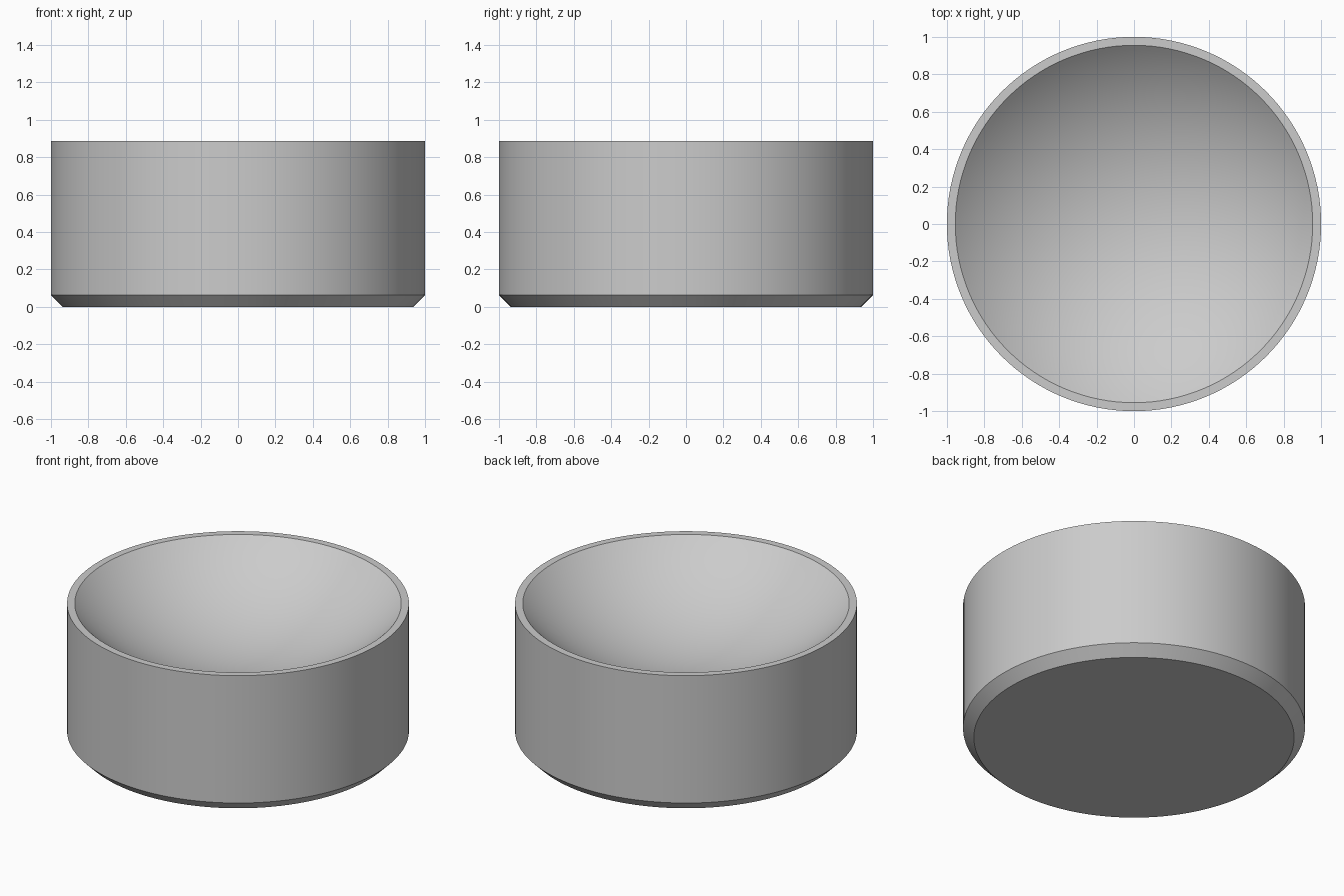
import bpy, bmesh, math

if "Cube" in bpy.data.objects:
    bpy.data.objects.remove(bpy.data.objects["Cube"], do_unlink=True)

SEGMENTS = 128
OUTER, HEIGHT, CHAMFER = 1.0, 0.885, 0.063
RIM, SPHERE = 0.955, 1.4          # inner rim radius, radius of the spherical hollow
RINGS = 32

# Half section: base, chamfer, wall, rim, then the spherical hollow down to the axis
profile = [(0, 0), (OUTER - CHAMFER, 0), (OUTER, CHAMFER), (OUTER, HEIGHT)]
centre_z = HEIGHT + math.sqrt(SPHERE**2 - RIM**2)
rim_angle = math.asin(RIM / SPHERE)
for i in range(RINGS + 1):
    a = rim_angle * (1 - i / RINGS)
    profile.append((SPHERE * math.sin(a), centre_z - SPHERE * math.cos(a)))

# Spin the section into a closed solid
bm = bmesh.new()
verts = [bm.verts.new((r, 0, z)) for r, z in profile]
edges = [bm.edges.new(pair) for pair in zip(verts, verts[1:])]
bmesh.ops.spin(bm, geom=verts + edges, cent=(0, 0, 0), axis=(0, 0, 1),
               angle=2 * math.pi, steps=SEGMENTS, use_merge=True)
bmesh.ops.remove_doubles(bm, verts=bm.verts, dist=1e-5)
bmesh.ops.recalc_face_normals(bm, faces=bm.faces)
mesh = bpy.data.meshes.new("bowl")
bm.to_mesh(mesh)
bm.free()
bowl = bpy.data.objects.new("bowl", mesh)
bpy.context.collection.objects.link(bowl)

# Plain grey material
grey = bpy.data.materials.new("grey")
grey.use_nodes = True
colour = (0.6, 0.6, 0.6, 1)
grey.diffuse_color = colour
grey.node_tree.nodes["Principled BSDF"].inputs["Base Color"].default_value = colour
mesh.materials.append(grey)

# Smooth round surfaces, crisp rim and chamfer
bpy.ops.object.select_all(action="DESELECT")
bowl.select_set(True)
bpy.context.view_layer.objects.active = bowl
bpy.ops.object.shade_smooth_by_angle(angle=math.radians(30))
